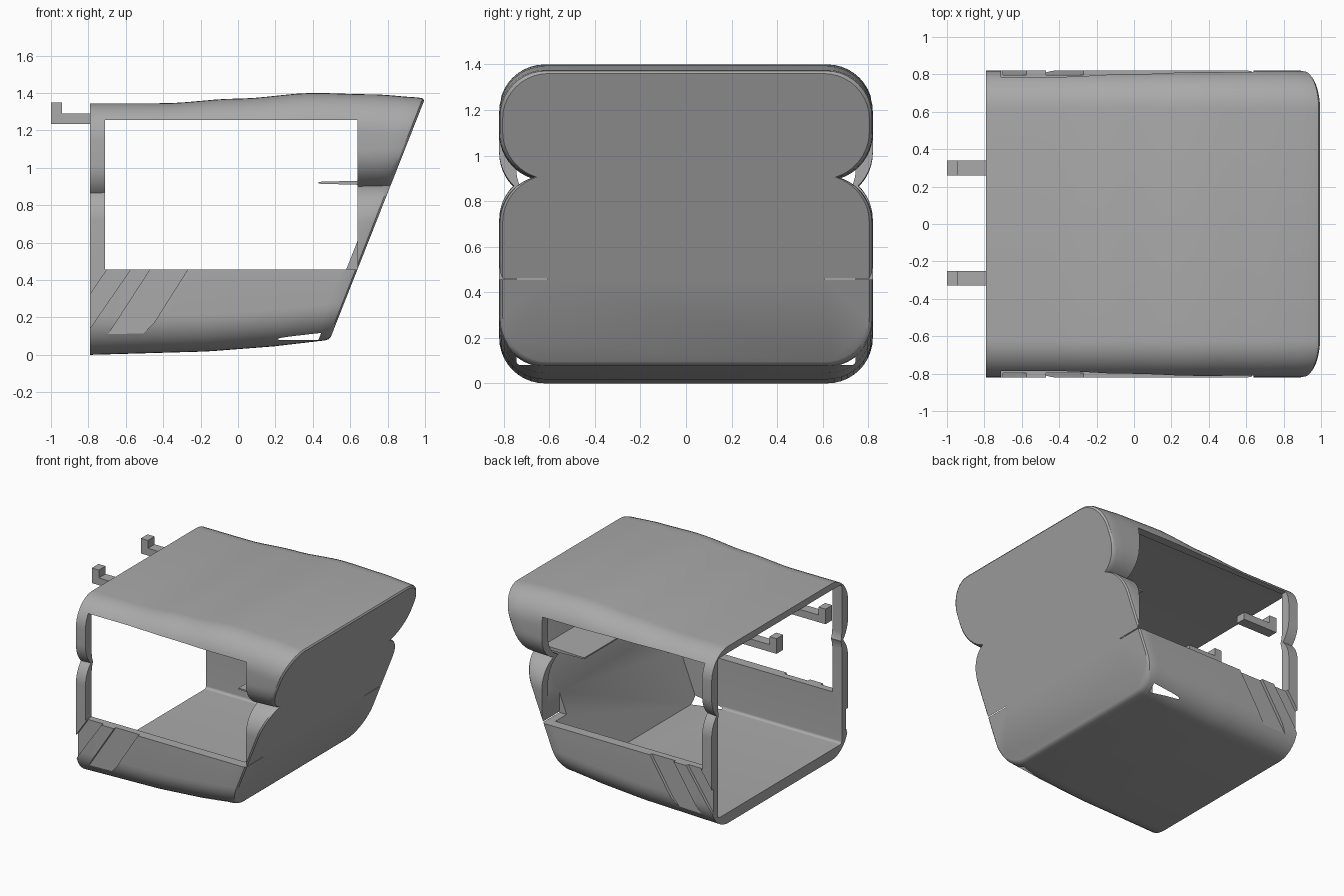
import bpy, bmesh, math

cube = bpy.data.objects.get("Cube")
if cube:
    bpy.data.objects.remove(cube)

grey = bpy.data.materials.new("plain_grey")
grey.use_nodes = True
grey.diffuse_color = (0.4, 0.4, 0.4, 1)
grey.node_tree.nodes["Principled BSDF"].inputs["Base Color"].default_value = (0.4, 0.4, 0.4, 1)

REAR = -0.79
ROOF = [(-0.79, 1.345), (-0.4, 1.345), (0, 1.37), (0.4, 1.4), (0.7, 1.393), (1, 1.375)]
FLOOR = [(-0.79, 0), (-0.15, 0.018), (0.2, 0.045), (0.49, 0.08)]


def mix(a, b, t):
    return a + (b - a) * t


def curve_height(points, x):
    """Smoothly interpolated height along a guide line."""
    x = min(max(x, points[0][0]), points[-1][0])
    for (xa, za), (xb, zb) in zip(points, points[1:]):
        if x <= xb:
            t = (x - xa) / (xb - xa)
            return mix(za, zb, t * t * (3 - 2 * t) if points is ROOF else t)


def mesh_object(name, bm):
    bmesh.ops.recalc_face_normals(bm, faces=bm.faces)
    mesh = bpy.data.meshes.new(name)
    bm.to_mesh(mesh)
    bm.free()
    mesh.materials.append(grey)
    obj = bpy.data.objects.new(name, mesh)
    bpy.context.collection.objects.link(obj)
    return obj


def arc(cy, cz, r, a, b, n=10):
    return [(cy + r * math.cos(mix(a, b, i / n)), cz + r * math.sin(mix(a, b, i / n)))
            for i in range(n + 1)]


def section(half, z0, z1, waist_z, waist_y, r, lobe):
    """Two stacked lobes, pinched at the waist."""
    q = math.pi / 2
    c = half - lobe
    pinch = math.acos((waist_y - c) / lobe)
    rise = lobe * math.sin(pinch)
    side = arc(half - r, z0 + r, r, -q, 0)
    side += arc(c, waist_z - rise, lobe, 0, pinch)
    side += arc(c, waist_z + rise, lobe, -pinch, 0)[1:]
    side += arc(half - r, z1 - r, r, 0, q)
    return side + [(-y, z) for y, z in reversed(side)]


def loft(name, rings):
    bm = bmesh.new()
    rows = [[bm.verts.new(p) for p in ring] for ring in rings]
    n = len(rows[0])
    for a, b in zip(rows, rows[1:]):
        for i in range(n):
            j = (i + 1) % n
            bm.faces.new((a[i], a[j], b[j], b[i]))
    bm.faces.new(rows[0])
    bm.faces.new(rows[-1])
    return mesh_object(name, bm)


def sheared(points, u, back=0):
    """Place a section so that it leans more towards the slanted end."""
    return [(mix(REAR, 0.49 - back + (z - 0.08) * 0.395, u), y, z) for y, z in points]


def outer_ring(u, inset=0):
    z0 = curve_height(FLOOR, mix(REAR, 0.49, u)) + inset
    z1 = curve_height(ROOF, mix(REAR, 1, u)) - inset
    return sheared(section(0.82 - inset, z0, z1, mix(0.865, 0.905, u),
                           mix(0.76, 0.67, u) - inset, 0.2, 0.21), u)


def inner_ring(u):
    v = max(u, 0)
    return sheared(section(0.745, 0.08, 1.295, mix(0.865, 0.905, v),
                           mix(0.735, 0.61, v), 0.02, 0.19), u, 0.06)


def box(name, x, y, z):
    bm = bmesh.new()
    bmesh.ops.create_cube(bm, size=1)
    for v in bm.verts:
        v.co = [mix(lo, hi, c + 0.5) for (lo, hi), c in zip((x, y, z), v.co)]
    return mesh_object(name, bm)


def prism(name, profile, y0, y1):
    """Extrude an x-z outline along y."""
    return loft(name, [[(x, y, z) for x, z in profile] for y in (y0, y1)])


def cut(target, cutter):
    mod = target.modifiers.new("cut", "BOOLEAN")
    mod.operation = "DIFFERENCE"
    mod.solver = "EXACT"
    mod.object = cutter
    bpy.context.view_layer.objects.active = target
    bpy.ops.object.modifier_apply(modifier=mod.name)
    bpy.data.objects.remove(cutter)


# Outer shell with a softened slanted end
rings = [outer_ring(0.98 * i / 24) for i in range(25)]
rings += [outer_ring(0.993, 0.004), outer_ring(1, 0.015)]
shell = loft("shell", rings)

# Hollow interior, open at the rear
cut(shell, loft("cavity_cutter", [inner_ring(u) for u in (-0.1, 0, 0.25, 0.5, 0.75, 1)]))

# Side windows and the slanted recesses below them
WIDE_RECESS = [(-0.46, 0.47), (-0.7, 0.1), (-0.66, 0.08), (-0.57, 0.08), (-0.51, 0.11),
               (-0.45, 0.17), (-0.26, 0.47)]
NARROW_RECESS = [(-0.69, 0.47), (-0.82, 0.28), (-0.82, 0.1), (-0.565, 0.47)]
for s in (-1, 1):
    for outline in (WIDE_RECESS, NARROW_RECESS):
        cut(shell, prism("recess_cutter", outline, s * 0.797, s * 0.9))
    cut(shell, box("window_cutter", (-0.71, 0.64), sorted((s * 0.61, s * 0.95)), (0.455, 1.255)))

bpy.ops.object.select_all(action="DESELECT")
shell.select_set(True)
bpy.context.view_layer.objects.active = shell
bpy.ops.object.shade_smooth_by_angle(angle=math.radians(30))

# Thin inner shelf at the waist
prism("inner_shelf", [(0.43, 0.915), (0.79, 0.905), (0.79, 0.935), (0.43, 0.925)], -0.61, 0.61)

# Rear hooks
HOOK = [(-1, 1.235), (-0.71, 1.235), (-0.71, 1.29), (-0.94, 1.29), (-0.94, 1.35), (-1, 1.35)]
for name, y in (("left_hook", 0.3), ("right_hook", -0.29)):
    prism(name, HOOK, y - 0.04, y + 0.04)
